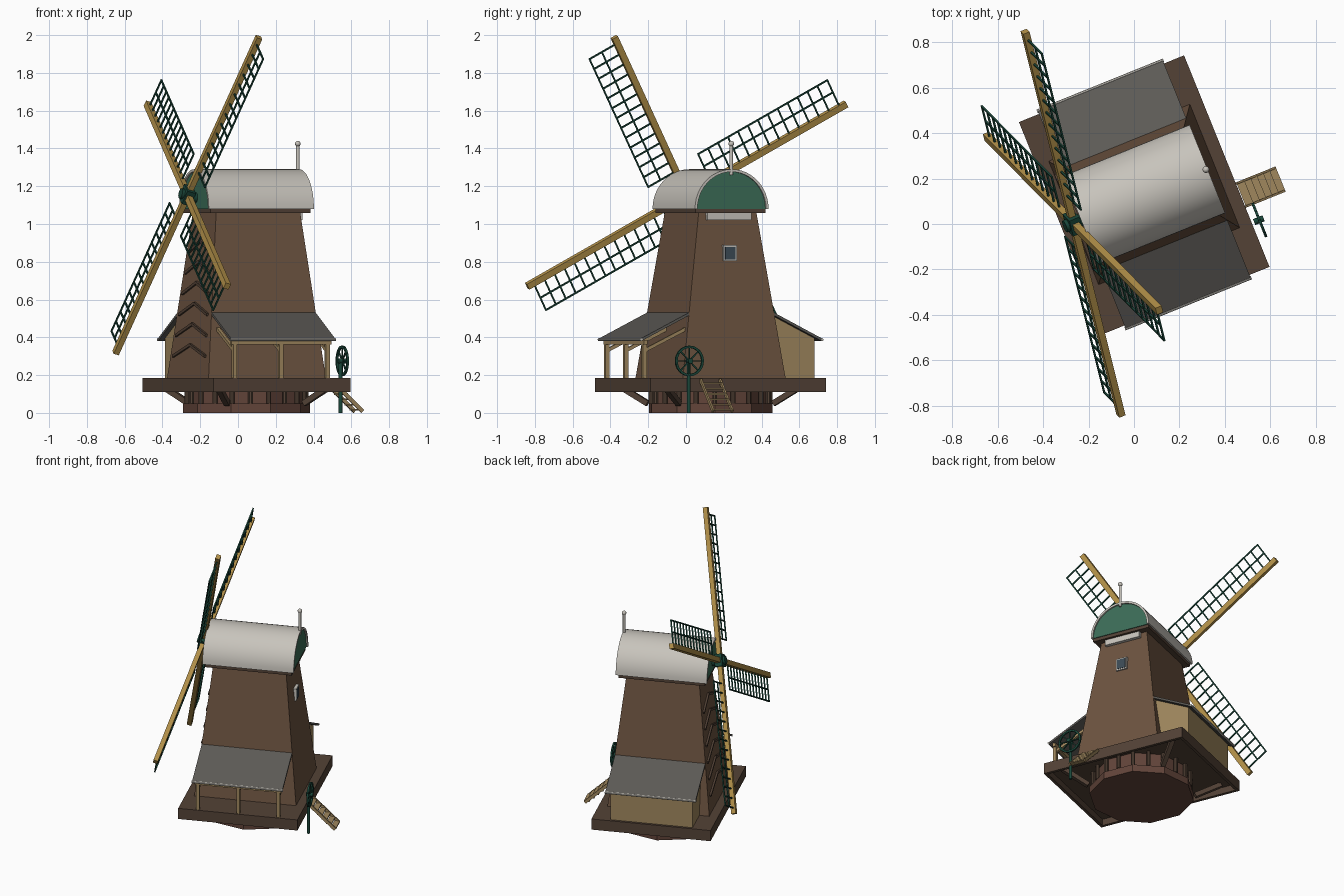
import bpy, bmesh, math
from mathutils import Matrix, Vector as V

if "Cube" in bpy.data.objects:
    bpy.data.objects.remove(bpy.data.objects["Cube"])

# The mill is built axis-aligned (sails towards -x), then turned and placed
PLACE = Matrix.Translation((0.045, 0.13, 0)) @ Matrix.Rotation(math.radians(22), 4, 'Z')


def mat(name, r, g, b):
    m = bpy.data.materials.new(name)
    m.diffuse_color = (*[(c / 255) ** 2.2 for c in (r, g, b)], 1)
    m.use_nodes = True
    m.node_tree.nodes["Principled BSDF"].inputs["Base Color"].default_value = m.diffuse_color
    return m


BROWN = mat("brown_boards", 108, 84, 66)
DARK = mat("dark_wood", 84, 68, 57)
BRICK = mat("brick", 98, 70, 60)
TAN = mat("tan_wood", 158, 134, 94)
STOCK = mat("yellow_wood", 178, 144, 75)
GREEN = mat("green_paint", 62, 108, 88)
DGREEN = mat("dark_green", 32, 72, 60)
PALE = mat("pale_roof", 198, 194, 186)
SLATE = mat("slate", 92, 90, 86)
GLASS = mat("glass", 62, 76, 86)


def finish(name, bm, m, smooth=False):
    bmesh.ops.recalc_face_normals(bm, faces=bm.faces)
    me = bpy.data.meshes.new(name)
    bm.to_mesh(me)
    bm.free()
    me.materials.append(m)
    ob = bpy.data.objects.new(name, me)
    bpy.context.collection.objects.link(ob)
    ob.matrix_world = PLACE
    if smooth:
        bpy.ops.object.select_all(action='DESELECT')
        ob.select_set(True)
        bpy.context.view_layer.objects.active = ob
        bpy.ops.object.shade_smooth_by_angle(angle=math.radians(35))
    return ob


def add_box(bm, lo, hi):
    lo, hi = V(lo), V(hi)
    s = Matrix.Diagonal((*(hi - lo), 1))
    bmesh.ops.create_cube(bm, size=1, matrix=Matrix.Translation((lo + hi) / 2) @ s)


def add_beam(bm, p, q, w, h, up=(0, 0, 1)):
    p, q = V(p), V(q)
    d = (q - p).normalized()
    side = V(up).cross(d).normalized()
    top = d.cross(side)
    rot = Matrix((side, top, d)).transposed().to_4x4()
    bmesh.ops.create_cube(bm, size=1, matrix=Matrix.Translation((p + q) / 2) @ rot
                          @ Matrix.Diagonal((w, h, (q - p).length, 1)))


def add_prism(bm, pts, x0, x1):
    # closed (y, z) profile extruded along x
    f = bm.faces.new([bm.verts.new((x0, y, z)) for y, z in pts])
    new = bmesh.ops.extrude_face_region(bm, geom=[f])["geom"]
    bmesh.ops.translate(bm, vec=(x1 - x0, 0, 0), verts=[g for g in new if isinstance(g, bmesh.types.BMVert)])


def add_cyl(bm, p, q, r, n=12):
    p, q = V(p), V(q)
    rot = (q - p).to_track_quat('Z', 'Y').to_matrix().to_4x4()
    bmesh.ops.create_cone(bm, cap_ends=True, segments=n, radius1=r, radius2=r, depth=(q - p).length,
                          matrix=Matrix.Translation((p + q) / 2) @ rot)


def part(name, m, adder, items, smooth=False):
    bm = bmesh.new()
    for it in items:
        adder(bm, *it)
    return finish(name, bm, m, smooth)


# Brick base with posts and braces under the deck
part("base_plinth", BRICK, add_cyl, [((0, 0, 0), (0, 0, 0.05), 0.337, 10)])
part("base_drum", BRICK, add_cyl, [((0, 0, 0.05), (0, 0, 0.16), 0.305, 10)])
ring = [(0.315 * math.cos(a), 0.315 * math.sin(a)) for a in [i * math.tau / 20 for i in range(20)]]
part("base_posts", DARK, add_cyl, [((x, y, 0.05), (x, y, 0.16), 0.014, 8) for x, y in ring])
part("deck_braces", DARK, add_beam, [((sx * 0.22, sy * 0.27, 0.05), (sx * 0.33, sy * 0.40, 0.15), 0.03, 0.03)
                                     for sx in (-1, 1) for sy in (-1, 1)])

# Deck with a skirt around the edge
part("deck", DARK, add_box, [((-0.392, -0.502, 0.155), (0.392, 0.502, 0.185))] +
     [((-0.392, s * 0.492 - 0.01, 0.11), (0.392, s * 0.492 + 0.01, 0.184)) for s in (-1, 1)] +
     [((s * 0.382 - 0.01, -0.501, 0.11), (s * 0.382 + 0.01, 0.501, 0.184)) for s in (-1, 1)])


# Tapered tower
def half(z):
    t = (z - 0.185) / 0.875
    return 0.335 - 0.095 * t, 0.293 - 0.128 * t


bm = bmesh.new()
bmesh.ops.create_cube(bm, size=2)
for v in bm.verts:
    z = 0.185 if v.co.z < 0 else 1.065
    a, b = half(z)
    v.co = (v.co.x * a, v.co.y * b, z)
finish("tower", bm, BROWN)

# Chevron boards on the sail side
chev = []
for i in range(6):
    z = 0.36 + 0.11 * i
    y = half(z)[1] * 0.85
    for s in (-1, 1):
        chev.append(((-half(z)[0] - 0.004, 0, z), (-half(z - 0.06)[0] - 0.004, s * y, z - 0.06), 0.015, 0.015))
part("chevron_boards", DARK, add_beam, chev)

# Window and blank sign board on the rear
a = half(0.845)[0]
part("window_frame", PALE, add_box, [((a - 0.02, -0.038, 0.803), (a + 0.015, 0.038, 0.888))])
part("window_pane", GLASS, add_box, [((a, -0.029, 0.812), (a + 0.018, 0.029, 0.879))])
part("sign_board", PALE, add_box, [((0.235, -0.125, 1.02), (0.268, 0.125, 1.06))])

# Cap: sill, barrel roof shell, gable ends, finial
part("cap_sill", DARK, add_box, [((-0.285, -0.2, 1.058), (0.285, 0.2, 1.082))])


def arc(r, n=24):
    return [(r * math.cos(i * math.pi / n), 1.08 + r * math.sin(i * math.pi / n)) for i in range(n + 1)]


part("cap_roof", PALE, add_prism, [(arc(0.21) + arc(0.196)[::-1], -0.3, 0.3)], True)
part("cap_gables", GREEN, add_prism, [(arc(0.198), -0.29, -0.275), (arc(0.198), 0.275, 0.29)])
part("finial_pole", PALE, add_cyl, [((0.293, 0, 1.26), (0.293, 0, 1.43), 0.009)], True)
bm = bmesh.new()
bmesh.ops.create_uvsphere(bm, u_segments=12, v_segments=8, radius=0.015, matrix=Matrix.Translation((0.293, 0, 1.425)))
finish("finial_ball", bm, PALE, True)

# Lean-to roofs with gutters on both sides
for s, n in ((-1, "porch"), (1, "shed")):
    part(n + "_roof", SLATE, add_prism,
         [([(s * 0.235, 0.535), (s * 0.515, 0.395), (s * 0.515, 0.38), (s * 0.235, 0.52)], -0.297, 0.297)])
    part(n + "_gutter", PALE, add_cyl, [((-0.3, s * 0.516, 0.388), (0.3, s * 0.516, 0.388), 0.008, 8)])

# Closed shed
part("shed_walls", TAN, add_prism, [([(0.2, 0.18), (0.485, 0.18), (0.485, 0.394), (0.2, 0.536)], -0.27, 0.27)])

# Open porch: posts, eave beam, side struts
part("porch_posts", TAN, add_box, [((x - 0.011, -0.496, 0.18), (x + 0.011, -0.474, 0.385)) for x in (-0.265, 0, 0.265)])
part("porch_eave_beam", TAN, add_box, [((-0.285, -0.496, 0.362), (0.285, -0.474, 0.386))])
part("porch_struts", TAN, add_beam, [((x, -0.485, 0.33), (x, -0.25, 0.445), 0.018, 0.018) for x in (-0.265, 0, 0.265)])

# Sails in a plane leaning back with the shaft
TILT = math.radians(14)
HUB = V((-0.338, 0, 1.153))
E2 = V((math.sin(TILT), 0, math.cos(TILT)))
NOR = V((-math.cos(TILT), 0, math.sin(TILT)))


def pt(d, along, across, out=0):
    w = V((-d[1], d[0])) * across + V(d) * along
    return HUB + V((0, 1, 0)) * w[0] + E2 * w[1] + NOR * out


for k in range(4):
    ang = math.radians(30 + 90 * k)
    d = (math.cos(ang), math.sin(ang))
    part(f"sail_stock_{k + 1}", STOCK, add_beam, [(pt(d, 0, 0), pt(d, 0.995, 0), 0.034, 0.03, NOR)])
    bars = []
    for i in range(14):
        x = 0.15 + i * 0.062
        bars.append((pt(d, x, 0), pt(d, x, 0.175), 0.008, 0.008, NOR))
    for y in (0.095, 0.172):
        bars.append((pt(d, 0.146, y), pt(d, 0.96, y), 0.008, 0.008, NOR))
    part(f"sail_lattice_{k + 1}", DGREEN, add_beam, bars)
d0 = (math.cos(math.radians(30)), math.sin(math.radians(30)))
part("sail_hub", DGREEN, add_beam, [(pt(d0, -0.04, 0), pt(d0, 0.04, 0), 0.08, 0.05, NOR)])
part("sail_shaft", DGREEN, add_cyl, [(pt(d0, 0, 0, 0.04), pt(d0, 0, 0, -0.1), 0.028, 12)], True)

# Steering wheel on a post behind the deck
C = V((0.428, -0.294, 0.275))
rim = [C + V((0, math.cos(t), math.sin(t))) * 0.075 for t in [i * math.tau / 24 for i in range(24)]]
part("wheel_rim", DGREEN, add_beam, [(rim[i], rim[(i + 1) % 24], 0.012, 0.012, (1, 0, 0)) for i in range(24)])
part("wheel_spokes", DGREEN, add_beam, [(rim[i], rim[i + 12], 0.007, 0.007, (1, 0, 0)) for i in range(0, 12, 3)])
part("wheel_hub", DGREEN, add_cyl, [(C - V((0.025, 0, 0)), C + V((0.02, 0, 0)), 0.014)], True)
part("wheel_post", DGREEN, add_cyl, [((0.418, -0.294, 0), (0.418, -0.294, 0.285), 0.01)], True)

# Steps up to the deck
part("step_rails", TAN, add_beam, [((0.395, -0.162 + s * 0.055, 0.175), (0.575, -0.162 + s * 0.055, 0.008), 0.01, 0.02)
                                   for s in (-1, 1)])
part("step_treads", TAN, add_box, [((0.395 + 0.03 * i, -0.215, 0.152 - 0.028 * i),
                                    (0.432 + 0.03 * i, -0.109, 0.16 - 0.028 * i)) for i in range(6)])
